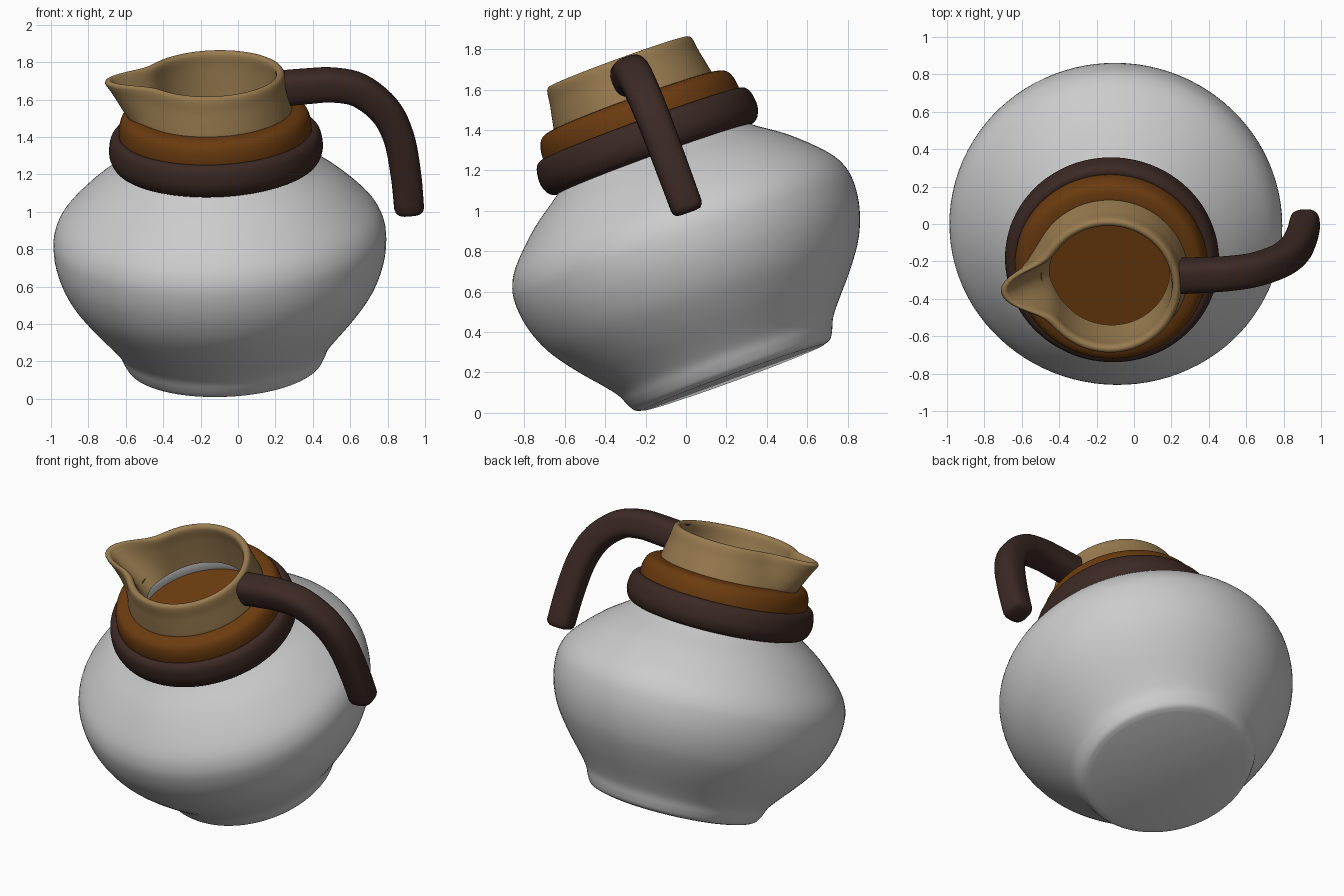
import bpy, bmesh, math
from mathutils import Matrix, Vector

if "Cube" in bpy.data.objects:
    bpy.data.objects.remove(bpy.data.objects["Cube"])

# The whole pot leans forward; parts are modelled upright and share this placement
PLACE = (Matrix.Translation((-0.07, 0.235, 0.175))
         @ Matrix.Rotation(math.radians(20), 4, 'X')
         @ Matrix.Rotation(math.radians(-2.2), 4, 'Y')
         @ Matrix.Rotation(math.radians(4), 4, 'Z'))


def material(name, rgb):
    m = bpy.data.materials.new(name)
    m.diffuse_color = (*rgb, 1)
    m.use_nodes = True
    m.node_tree.nodes["Principled BSDF"].inputs["Base Color"].default_value = m.diffuse_color
    return m


DARK = material("dark_brown", (0.045, 0.022, 0.018))
AMBER = material("amber", (0.15, 0.045, 0.005))
TAN = material("tan", (0.32, 0.20, 0.08))


def smooth_path(pts, steps=4):
    """Catmull-Rom curve through 2D points."""
    p = [Vector(q) for q in pts]
    p = [2 * p[0] - p[1]] + p + [2 * p[-1] - p[-2]]
    out = []
    for a, b, c, d in zip(p, p[1:], p[2:], p[3:]):
        for i in range(steps):
            t = i / steps
            out.append(0.5 * (2 * b + (c - a) * t + (2 * a - 5 * b + 4 * c - d) * t * t
                              + (3 * b - a - 3 * c + d) * t ** 3))
    return out + [p[-2]]


def skin(name, rings, mat=None, loop=False, cap=False):
    """Bridge equal rings of points into a smooth surface."""
    bm = bmesh.new()
    rows = [[bm.verts.new(v) for v in r] for r in rings]
    n = len(rows[0])
    pairs = list(zip(rows, rows[1:])) + ([(rows[-1], rows[0])] if loop else [])
    for a, b in pairs:
        for i in range(n):
            j = (i + 1) % n
            bm.faces.new((a[i], a[j], b[j], b[i]))
    if cap:
        bm.faces.new(rows[0][::-1])
        bm.faces.new(rows[-1])
    bmesh.ops.remove_doubles(bm, verts=bm.verts, dist=1e-5)
    bmesh.ops.recalc_face_normals(bm, faces=bm.faces)
    me = bpy.data.meshes.new(name)
    bm.to_mesh(me)
    bm.free()
    ob = bpy.data.objects.new(name, me)
    bpy.context.collection.objects.link(ob)
    ob.matrix_world = PLACE
    if mat:
        me.materials.append(mat)
    bpy.ops.object.select_all(action='DESELECT')
    ob.select_set(True)
    bpy.context.view_layer.objects.active = ob
    bpy.ops.object.shade_smooth_by_angle(angle=math.radians(50))
    return ob


def lathe(name, profile, mat=None, loop=False, bulge=lambda ang, z: 0, n=96):
    rings = []
    for r, z in profile:
        ring = []
        for i in range(n):
            a = 2 * math.pi * i / n
            q = r + bulge(a, z)
            ring.append((q * math.cos(a), q * math.sin(a), z))
        rings.append(ring)
    return skin(name, rings, mat, loop)


# Glass body: outer wall, neck rim and inner wall
outer = smooth_path([(0.475, 0), (0.515, 0.015), (0.54, 0.055), (0.565, 0.11), (0.615, 0.175),
                     (0.73, 0.31), (0.82, 0.44), (0.872, 0.57), (0.89, 0.69), (0.878, 0.79),
                     (0.82, 0.89), (0.67, 1.035), (0.51, 1.15), (0.45, 1.22), (0.44, 1.33),
                     (0.425, 1.35), (0.41, 1.33)])
inner = smooth_path([(0.41, 1.21), (0.63, 1.01), (0.84, 0.79), (0.85, 0.68), (0.78, 0.44), (0.5, 0.06)])
lathe("glass_body", [(0, 0)] + outer + inner + [(0, 0.05)])

# Dark collar ring
lathe("collar_ring", smooth_path([(0.46, 1.17), (0.50, 1.15), (0.545, 1.165), (0.57, 1.215),
                                  (0.57, 1.27), (0.557, 1.315), (0.53, 1.335), (0.50, 1.325),
                                  (0.47, 1.28)]), DARK, loop=True)

# Amber neck band and the amber floor inside the neck
lathe("neck_band", smooth_path([(0.47, 1.26), (0.51, 1.30), (0.515, 1.36), (0.502, 1.415),
                                (0.475, 1.445), (0.42, 1.457), (0.37, 1.45)])
      + [(0.37, 1.42), (0.46, 1.40)], AMBER, loop=True)
lathe("neck_floor", [(0, 1.26), (0.415, 1.26), (0.415, 1.25), (0, 1.25)], AMBER)


# Tan pouring rim with a spout on the side away from the handle
def spout(ang, z):
    t = min(max((z - 1.38) / 0.27, 0), 1)
    return 0.2 * t * math.exp(-((ang - math.pi) / 0.29) ** 2)


lathe("pouring_rim", smooth_path([(0.38, 1.41), (0.415, 1.44), (0.408, 1.50), (0.392, 1.58),
                                  (0.385, 1.635), (0.375, 1.66), (0.355, 1.665), (0.338, 1.645),
                                  (0.335, 1.58), (0.325, 1.48), (0.315, 1.40)]),
      TAN, loop=True, bulge=spout, n=128)

# Handle: rounded-square section swept along a bent path
path = smooth_path([(0.34, 1.556), (0.50, 1.562), (0.64, 1.56), (0.78, 1.52), (0.91, 1.40),
                    (0.98, 1.24), (1.01, 1.03), (1.02, 0.84)], 5)
sizes = [0.092 - 0.012 * i / (len(path) - 1) for i in range(len(path))]
path += [Vector((1.0205, 0.822)), Vector((1.021, 0.81)), Vector((1.021, 0.806))]
sizes += [0.075, 0.063, 0.045]
rings = []
for i, (p, h) in enumerate(zip(path, sizes)):
    t = (path[min(i + 1, len(path) - 1)] - path[max(i - 1, 0)]).normalized()
    ring = []
    for k in range(32):
        a = 2 * math.pi * k / 32
        c, s = math.cos(a), math.sin(a)
        u = h * math.copysign(abs(c) ** 0.7, c)
        v = h * math.copysign(abs(s) ** 0.7, s)
        ring.append((p.x - t.y * u, v, p.y + t.x * u))
    rings.append(ring)
skin("handle", rings, DARK, cap=True)
